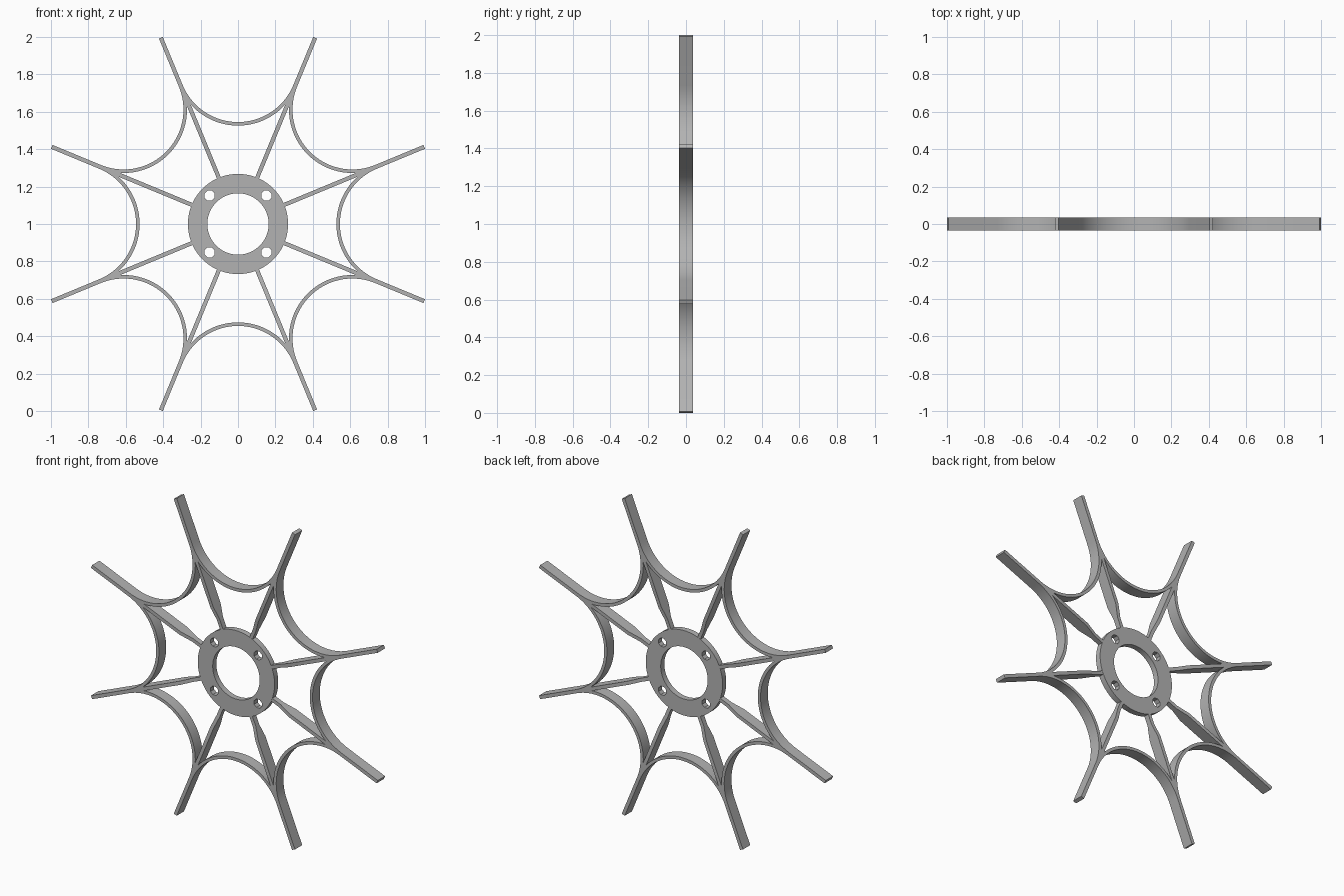
import bpy, bmesh
from math import pi, sin, cos, acos, hypot, radians
from mathutils import Matrix, Vector

cube = bpy.data.objects.get("Cube")
if cube:
    bpy.data.objects.remove(cube)

SECTOR = pi / 8            # half the angle between spokes
WIDTH = 0.011              # half width of a spoke
DEPTH, THIN = 0.036, 0.018 # half depth of the frame and of the hub
END = 1.078                # spoke length from the centre
CENTRE = Vector((0, 0, 1))

grey = bpy.data.materials.new("plain_grey")
grey.use_nodes = True
colour = (0.45, 0.45, 0.45, 1)
grey.diffuse_color = colour
grey.node_tree.nodes["Principled BSDF"].inputs["Base Color"].default_value = colour


def finish(name, bm):
    bmesh.ops.recalc_face_normals(bm, faces=bm.faces)
    mesh = bpy.data.meshes.new(name)
    bm.to_mesh(mesh)
    bm.free()
    mesh.materials.append(grey)
    obj = bpy.data.objects.new(name, mesh)
    bpy.context.collection.objects.link(obj)
    obj.location = CENTRE
    bpy.ops.object.select_all(action='DESELECT')
    obj.select_set(True)
    bpy.context.view_layer.objects.active = obj
    bpy.ops.object.shade_smooth_by_angle(angle=radians(30))
    return obj


# Spokes and webs: flat plan of one spoke with half a web on each side
gap = 0.865                            # distance of each web's arc centre
r_out = gap * sin(SECTOR) - WIDTH      # arc tangent to the spoke edges
r_in = r_out + 0.019
arc_mid = Vector((gap * cos(SECTOR), gap * sin(SECTOR)))
t_start, t_end = SECTOR - pi, -pi / 2
t_join = t_end - acos(r_out / r_in)


def arc(radius, a, b, n):
    return [arc_mid + radius * Vector((cos(a + (b - a) * i / n), sin(a + (b - a) * i / n)))
            for i in range(n + 1)]


def mirror(points):
    return [Vector((p.x, -p.y)) for p in points]


web_out = arc(r_out, t_start, t_join, 12)
web_in = arc(r_in, t_start, t_join, 12)
edge = [Vector((r, WIDTH)) for r in (0.255, 0.33, 0.41)] + [web_in[-1]]
half_tip = [web_in[-1]] + arc(r_out, t_join, t_end, 5) + [Vector((END, WIDTH))]

plan = [half_tip + mirror(half_tip)[::-1]]
for a, b in zip(edge, edge[1:]):
    plan.append([a, b] + mirror([b, a]))
for i in range(12):
    quad = [web_in[i], web_in[i + 1], web_out[i + 1], web_out[i]]
    plan += [quad, mirror(quad)]

bm = bmesh.new()
for k in range(8):
    turn = Matrix.Rotation(SECTOR * (2 * k + 1), 2)
    for poly in plan:
        spots = [turn @ p for p in poly]
        bm.faces.new([bm.verts.new((p.x, 0, p.y)) for p in spots])
bmesh.ops.remove_doubles(bm, verts=bm.verts, dist=0.0003)
bmesh.ops.recalc_face_normals(bm, faces=bm.faces)
front = list(bm.verts)
grown = bmesh.ops.extrude_face_region(bm, geom=bm.faces[:], use_keep_orig=True)
back = [g for g in grown["geom"] if isinstance(g, bmesh.types.BMVert)]
# The spokes thin down near the hub
for verts, side in ((front, -1), (back, 1)):
    for v in verts:
        near = hypot(v.co.x, v.co.z) < 0.37
        v.co.y = side * (THIN - 0.001 if near else DEPTH)
finish("spokes_and_webs", bm)

# Hub ring with a bore and four bolt holes
curve = bpy.data.curves.new("hub_outline", 'CURVE')
curve.dimensions = '2D'
curve.fill_mode = 'BOTH'
curve.extrude = THIN


def circle(x, y, radius, sides):
    spline = curve.splines.new('POLY')
    spline.points.add(sides - 1)
    for i, p in enumerate(spline.points):
        a = 2 * pi * (i + 0.5) / sides
        p.co = (x + radius * cos(a), y + radius * sin(a), 0, 1)
    spline.use_cyclic_u = True


circle(0, 0, 0.268, 64)
circle(0, 0, 0.164, 64)
for sx in (-1, 1):
    for sy in (-1, 1):
        circle(sx * 0.152, sy * 0.152, 0.029, 8)

outline = bpy.data.objects.new("hub_outline", curve)
bpy.context.collection.objects.link(outline)
shape = outline.evaluated_get(bpy.context.evaluated_depsgraph_get())
bm = bmesh.new()
bm.from_mesh(shape.to_mesh())
shape.to_mesh_clear()
bpy.data.objects.remove(outline)
bmesh.ops.remove_doubles(bm, verts=bm.verts, dist=0.0003)
bm.transform(Matrix.Rotation(pi / 2, 4, 'X'))
finish("hub_ring", bm)
